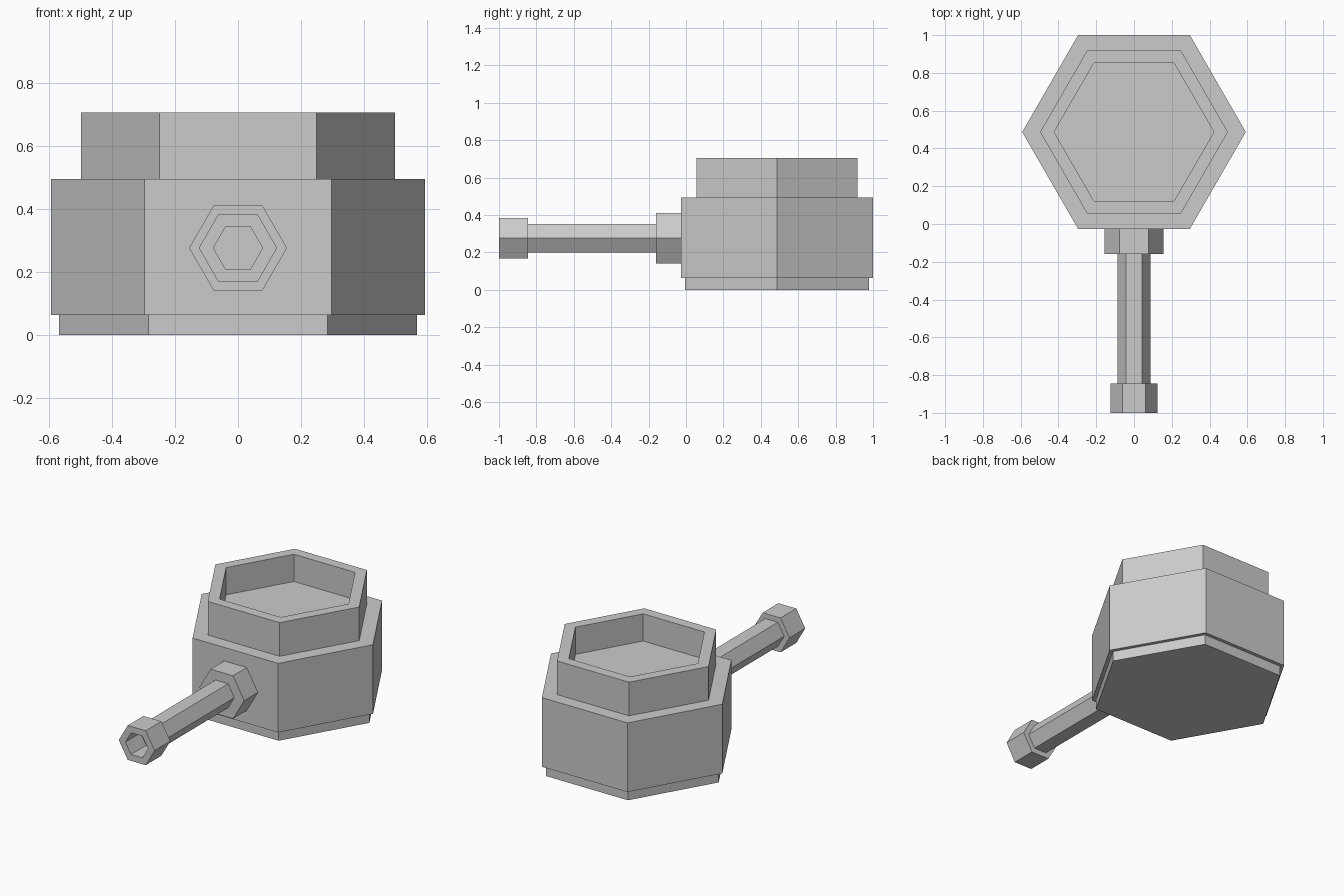
import bpy
import bmesh
import math

SIDES = 6
BODY_Y = 0.487     # centre of the pot
HANDLE_Z = 0.276   # height of the handle axis

default = bpy.data.objects.get("Cube")
if default:
    bpy.data.objects.remove(default, do_unlink=True)

# Single plain grey material
grey = bpy.data.materials.new("plain_grey")
grey.use_nodes = True
colour = (0.6, 0.6, 0.6, 1)
grey.diffuse_color = colour
grey.node_tree.nodes["Principled BSDF"].inputs["Base Color"].default_value = colour


def hex_turn(name, profile, location, tilt=0):
    """Sweep (radius, height) points around z into a closed six-sided solid."""
    bm = bmesh.new()
    rings = []
    for radius, height in profile:
        ring = []
        for i in range(SIDES):
            a = math.tau * i / SIDES
            ring.append(bm.verts.new((radius * math.cos(a), radius * math.sin(a), height)))
        rings.append(ring)
    for low, high in zip(rings, rings[1:]):
        for i in range(SIDES):
            j = (i + 1) % SIDES
            bm.faces.new((low[i], low[j], high[j], high[i]))
    bm.faces.new(rings[0][::-1])
    bm.faces.new(rings[-1])
    bmesh.ops.recalc_face_normals(bm, faces=bm.faces)
    mesh = bpy.data.meshes.new(name)
    bm.to_mesh(mesh)
    bm.free()
    mesh.materials.append(grey)
    obj = bpy.data.objects.new(name, mesh)
    obj.location = location
    obj.rotation_euler.x = tilt
    bpy.context.collection.objects.link(obj)
    return obj


# Pot: foot, wide belly, then a narrower collar with a recessed top
hex_turn("pot_body", [
    (0.567, 0), (0.567, 0.063),
    (0.592, 0.063), (0.592, 0.495),
    (0.497, 0.495), (0.497, 0.705),
    (0.423, 0.705), (0.423, 0.535),
], (0, BODY_Y, 0))

# Handle parts, lying along -y; heights are distances forward of y = 0
forward = math.pi / 2
origin = (0, 0, HANDLE_Z)
hex_turn("handle_socket", [(0.155, 0.02), (0.155, 0.16)], origin, forward)
hex_turn("handle_shaft", [(0.087, 0.15), (0.087, 0.845)], origin, forward)
hex_turn("handle_end", [
    (0.124, 0.845), (0.124, 1), (0.078, 1), (0.078, 0.85),
], origin, forward)
